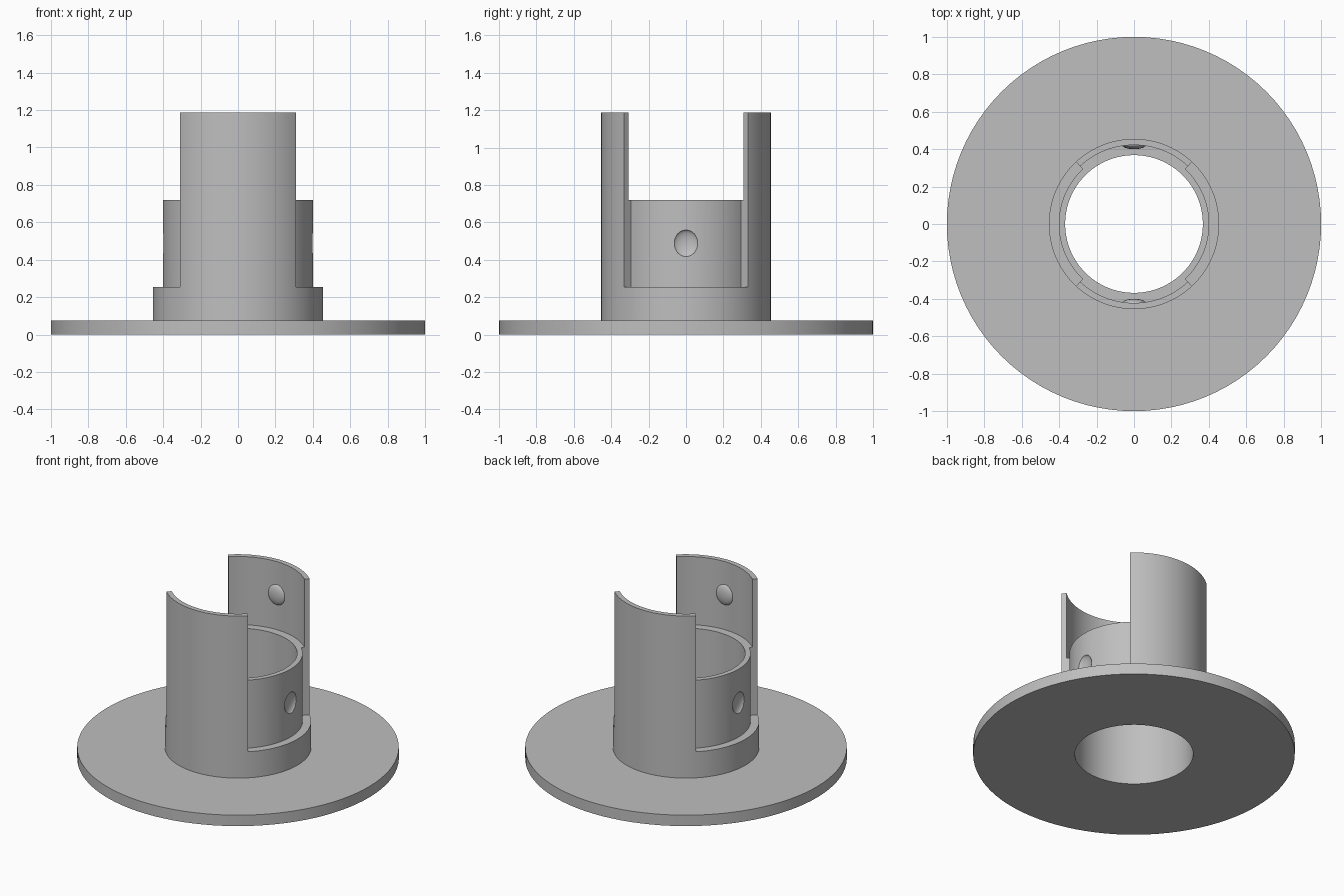
import bpy, bmesh, math
from mathutils import Matrix, Vector

if "Cube" in bpy.data.objects:
    bpy.data.objects.remove(bpy.data.objects["Cube"], do_unlink=True)

# Main dimensions
BORE, RING, TAB_IN, COLLAR, FLANGE = 0.368, 0.402, 0.422, 0.455, 1.0
FLANGE_Z, COLLAR_Z, RING_Z, TAB_Z = 0.075, 0.254, 0.72, 1.187
SLOT_HALF = math.radians(47)

grey = bpy.data.materials.new("plain grey")
grey.use_nodes = True
colour = (0.52, 0.52, 0.52, 1)
grey.diffuse_color = colour
grey.node_tree.nodes["Principled BSDF"].inputs["Base Color"].default_value = colour


def finish(name, bm):
    bmesh.ops.recalc_face_normals(bm, faces=bm.faces)
    mesh = bpy.data.meshes.new(name)
    bm.to_mesh(mesh)
    bm.free()
    mesh.materials.append(grey)
    obj = bpy.data.objects.new(name, mesh)
    bpy.context.collection.objects.link(obj)
    return obj


def lathe(name, profile, start, sweep, steps):
    """Sweep a closed (radius, height) profile around z, capping open ends."""
    bm = bmesh.new()
    full = sweep >= math.tau - 1e-6
    rows = []
    for i in range(steps if full else steps + 1):
        a = start + sweep * i / steps
        rows.append([bm.verts.new((r * math.cos(a), r * math.sin(a), z)) for r, z in profile])
    n = len(profile)
    for i in range(steps):
        p, q = rows[i], rows[(i + 1) % len(rows)]
        for j in range(n):
            k = (j + 1) % n
            bm.faces.new((p[j], q[j], q[k], p[k]))
    if not full:
        bm.faces.new(rows[0])
        bm.faces.new(rows[-1])
    return finish(name, bm)


def lens(name, centre, size):
    """Flattened ball used for the snap bumps and dimples."""
    bm = bmesh.new()
    bmesh.ops.create_uvsphere(bm, u_segments=32, v_segments=20, radius=1)
    bmesh.ops.transform(bm, matrix=Matrix.Translation(centre) @ Matrix.Diagonal(Vector((*size, 1))), verts=bm.verts)
    return finish(name, bm)


def cut(target, cutter):
    mod = target.modifiers.new("cut", "BOOLEAN")
    mod.operation = "DIFFERENCE"
    mod.solver = "EXACT"
    mod.object = cutter
    cutter.hide_render = True
    cutter.hide_set(True)


def smooth(obj):
    bpy.ops.object.select_all(action="DESELECT")
    obj.select_set(True)
    bpy.context.view_layer.objects.active = obj
    bpy.ops.object.shade_smooth_by_angle(angle=math.radians(30))


# Flange, collar and stepped sleeve as one turned body
body = lathe("flanged_sleeve", [
    (BORE, 0), (FLANGE, 0), (FLANGE, FLANGE_Z), (COLLAR, FLANGE_Z),
    (COLLAR, TAB_Z), (TAB_IN, TAB_Z), (TAB_IN, RING_Z), (BORE, RING_Z)],
    0, math.tau, 96)

helpers = []
for side, angle in (("left", 0), ("right", math.pi)):
    # Side slots leave two tall tabs and expose the inner ring
    slot = lathe(side + "_slot_cutter", [
        (RING, COLLAR_Z), (0.6, COLLAR_Z), (0.6, 1.4), (RING, 1.4)],
        angle - SLOT_HALF, 2 * SLOT_HALF, 26)
    # Shallow dimple in the exposed ring
    x = math.cos(angle) * (RING + 0.004)
    dimple = lens(side + "_dimple_cutter", (x, 0, 0.488), (0.026, 0.067, 0.072))
    helpers += [slot, dimple]
    cut(body, slot)
    cut(body, dimple)

# Apply the cuts, then drop the cutters
mesh = bpy.data.meshes.new_from_object(body.evaluated_get(bpy.context.evaluated_depsgraph_get()))
body.modifiers.clear()
body.data = mesh
for helper in helpers:
    bpy.data.objects.remove(helper, do_unlink=True)
smooth(body)

# Snap bumps on the inner faces of the tabs
for side, sign in (("front", -1), ("back", 1)):
    smooth(lens(side + "_snap_bump", (0, sign * (TAB_IN + 0.003), 0.96), (0.066, 0.025, 0.07)))
